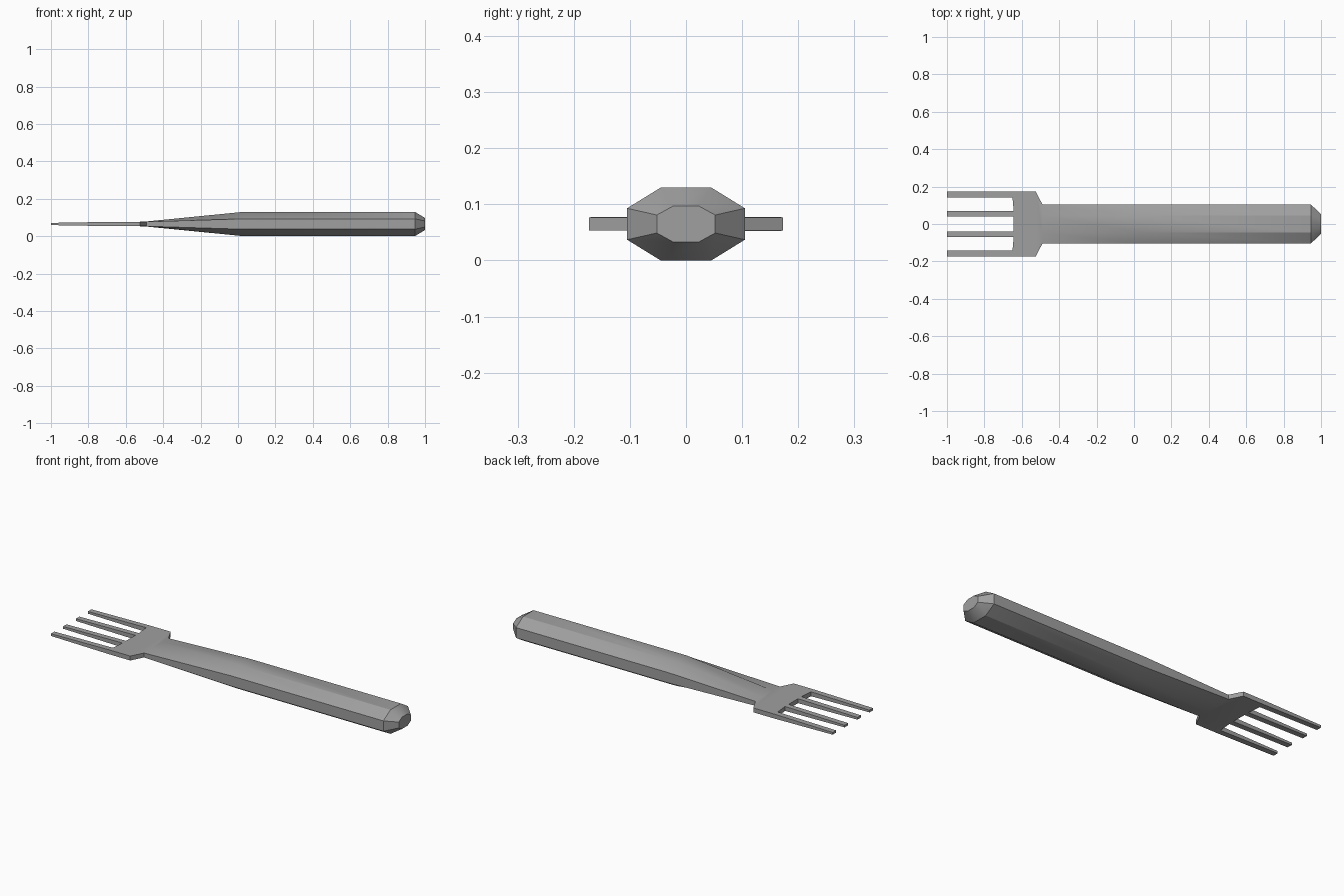
import bpy, bmesh, math

if "Cube" in bpy.data.objects:
    bpy.data.objects.remove(bpy.data.objects["Cube"])

ZC = 0.065      # centre height of the fork
NECK = -0.49    # where handle meets head

dark = bpy.data.materials.new("dark_grey")
dark.diffuse_color = (0.35, 0.35, 0.35, 1)
dark.use_nodes = True
dark.node_tree.nodes["Principled BSDF"].inputs["Base Color"].default_value = dark.diffuse_color


def octagon(bm, x, width, flat, height, side):
    """Eight-sided section; all sizes are half extents."""
    pts = [(width, side), (flat, height), (-flat, height), (-width, side),
           (-width, -side), (-flat, -height), (flat, -height), (width, -side)]
    return [bm.verts.new((x, y, ZC + z)) for y, z in pts]


# Handle: octagonal loft, thinning to a flat neck, chamfered butt
bm = bmesh.new()
rings = [octagon(bm, *s) for s in (
    (NECK, 0.105, 0.045, 0.0135, 0.012),
    (0.03, 0.105, 0.045, 0.065, 0.028),
    (0.945, 0.105, 0.045, 0.065, 0.028),
    (1.0, 0.052, 0.023, 0.032, 0.016))]
for a, b in zip(rings, rings[1:]):
    for i in range(8):
        j = (i + 1) % 8
        bm.faces.new((a[i], a[j], b[j], b[i]))
bm.faces.new(rings[-1])

# Head: flat plate sharing the neck ring
neck = rings[0]
half = [(-0.525, 0.173), (-0.65, 0.173), (-0.65, 0.143),
        (-0.643, 0.070), (-0.643, 0.040)]
outline = half + [(x, -y) for x, y in reversed(half)]
top, bottom = ([bm.verts.new((x, y, ZC + z)) for x, y in outline]
               for z in (0.012, -0.012))
top = [neck[0]] + top + [neck[3]]
bottom = [neck[7]] + bottom + [neck[4]]
bm.faces.new(top + [neck[2], neck[1]])
bm.faces.new(bottom + [neck[5], neck[6]])
walls = [bm.faces.new((top[i], bottom[i], bottom[i + 1], top[i + 1]))
         for i in range(len(top) - 1)]

# Tines: pulled out of the plate's front edge, thinning to the tips
bmesh.ops.recalc_face_normals(bm, faces=bm.faces)
roots = [walls[i] for i in (2, 4, 6, 8)]
for tip in bmesh.ops.extrude_discrete_faces(bm, faces=roots)["faces"]:
    for v in tip.verts:
        v.co.x = -1.0
        v.co.z = ZC + math.copysign(0.006, v.co.z - ZC)
bmesh.ops.recalc_face_normals(bm, faces=bm.faces)

mesh = bpy.data.meshes.new("fork")
bm.to_mesh(mesh)
bm.free()
mesh.materials.append(dark)
fork = bpy.data.objects.new("fork", mesh)
bpy.context.collection.objects.link(fork)
bpy.context.view_layer.objects.active = fork
fork.select_set(True)
bpy.ops.object.shade_smooth_by_angle(angle=math.radians(30))
